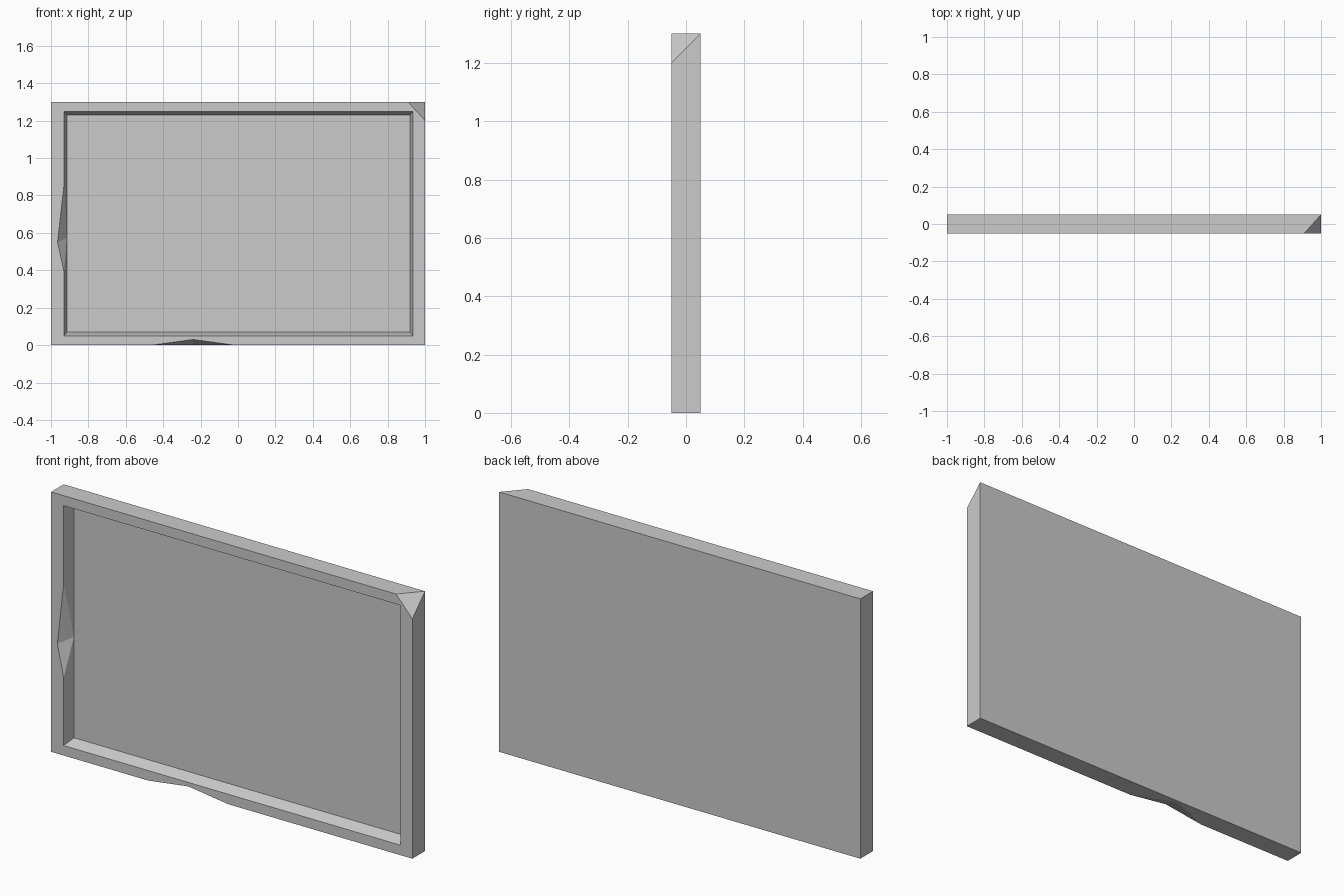
import bpy
import bmesh

cube = bpy.data.objects.get("Cube")
if cube:
    bpy.data.objects.remove(cube, do_unlink=True)

FRONT, FLOOR, BACK = -0.05, 0.01, 0.05

stone = bpy.data.materials.new("plain_grey")
stone.use_nodes = True
grey = (0.6, 0.6, 0.6, 1)
stone.diffuse_color = grey
stone.node_tree.nodes["Principled BSDF"].inputs["Base Color"].default_value = grey
stone.node_tree.nodes["Principled BSDF"].inputs["Roughness"].default_value = 0.8

bm = bmesh.new()


def loop(y, points):
    """Add a row of points (x, z) at one depth."""
    return [bm.verts.new((x, y, z)) for x, z in points]


def faces(*groups):
    for group in groups:
        bm.faces.new(group)


# Outer front outline, with the chipped bottom edge and top corner
(low_r, chip_a, chip_top, chip_b, low_l, corner_side, corner_top, high_r) = loop(
    FRONT, [(-1, 0), (-0.46, 0), (-0.24, 0.03), (-0.02, 0),
            (1, 0), (1, 1.2), (0.91, 1.3), (-1, 1.3)])

# Opening outline, with the notch in one side
in_low_r, in_low_l, in_high_l, in_high_r, notch_top, notch_mid, notch_low = loop(
    FRONT, [(-0.93, 0.05), (0.935, 0.05), (0.935, 1.25), (-0.93, 1.25),
            (-0.93, 0.86), (-0.965, 0.55), (-0.93, 0.39)])

# Recessed panel, back outline and the deep end of the bottom chip
fl_low_r, fl_low_l, fl_high_l, fl_high_r, notch_deep = loop(
    FLOOR, [(-0.915, 0.07), (0.92, 0.07), (0.92, 1.23), (-0.915, 1.23), (-0.915, 0.575)])
bk_low_r, bk_low_l, bk_high_l, bk_high_r = loop(
    BACK, [(-1, 0), (1, 0), (1, 1.3), (-1, 1.3)])
chip_deep = loop(0.04, [(-0.24, 0)])[0]

# Front border
faces([low_r, chip_a, chip_top, chip_b, low_l, in_low_l, in_low_r],
      [low_l, corner_side, corner_top, in_high_l, in_low_l],
      [corner_top, high_r, in_high_r, in_high_l],
      [high_r, low_r, in_low_r, notch_low, notch_mid, notch_top, in_high_r])

# Outer sides and back
faces([low_r, bk_low_r, bk_low_l, low_l, chip_b, chip_deep, chip_a],
      [low_l, bk_low_l, bk_high_l, corner_side],
      [corner_top, bk_high_l, bk_high_r, high_r],
      [high_r, bk_high_r, bk_low_r, low_r],
      [bk_low_r, bk_high_r, bk_high_l, bk_low_l])

# Chips in the bottom edge and the top corner
faces([chip_a, chip_deep, chip_top], [chip_top, chip_deep, chip_b],
      [corner_side, bk_high_l, corner_top])

# Sloped recess walls, side notch and panel
faces([in_low_r, in_low_l, fl_low_l, fl_low_r],
      [in_low_l, in_high_l, fl_high_l, fl_low_l],
      [in_high_l, in_high_r, fl_high_r, fl_high_l],
      [in_high_r, notch_top, notch_deep, fl_high_r],
      [notch_top, notch_mid, notch_deep],
      [notch_mid, notch_low, notch_deep],
      [notch_low, in_low_r, fl_low_r, notch_deep],
      [fl_low_r, fl_low_l, fl_high_l, fl_high_r, notch_deep])

bmesh.ops.recalc_face_normals(bm, faces=bm.faces[:])
mesh = bpy.data.meshes.new("chipped_framed_slab")
bm.to_mesh(mesh)
bm.free()
mesh.materials.append(stone)
slab = bpy.data.objects.new("chipped_framed_slab", mesh)
bpy.context.collection.objects.link(slab)
